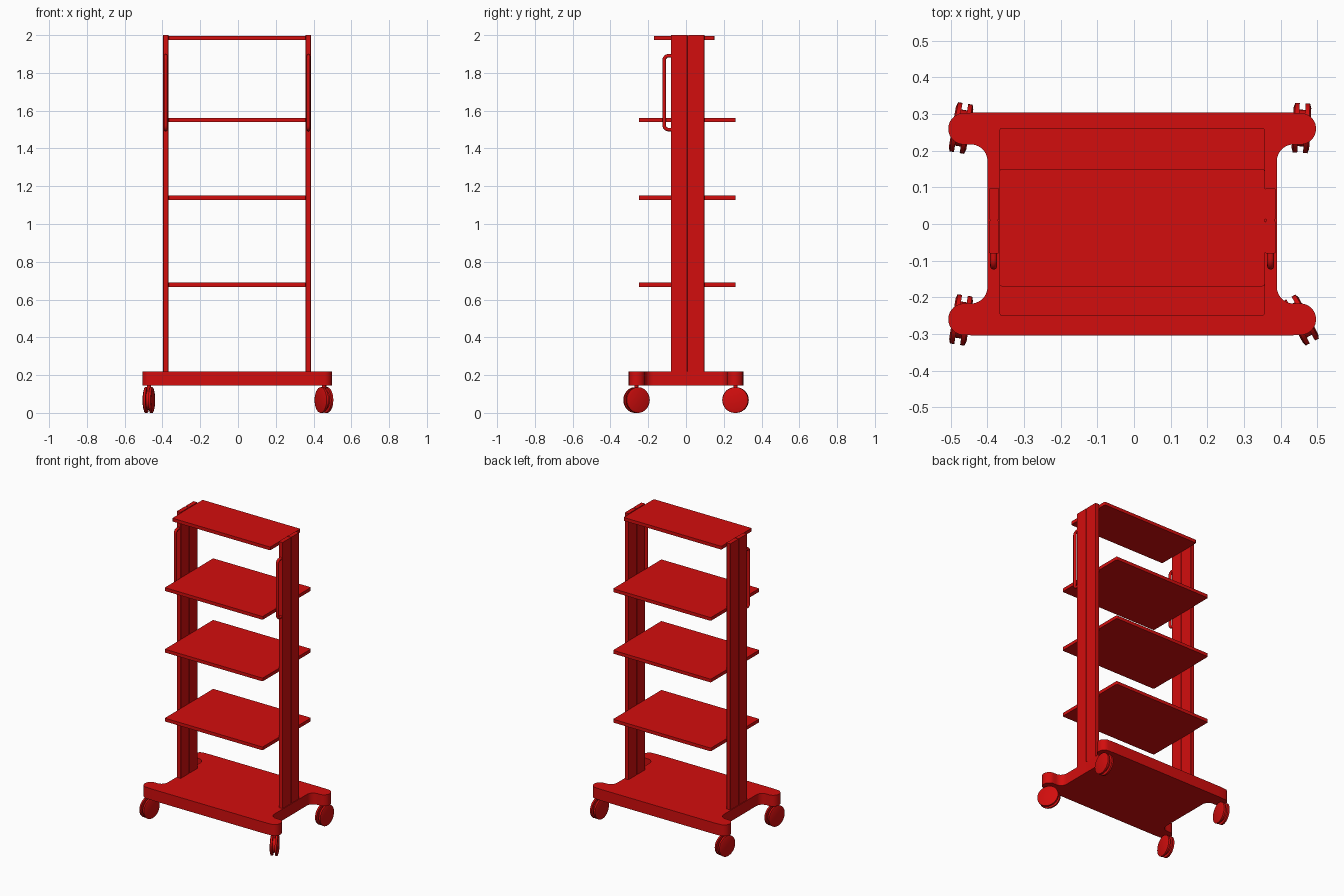
import bpy, bmesh, math
from mathutils import Matrix, Vector

cube = bpy.data.objects.get("Cube")
if cube:
    bpy.data.objects.remove(cube, do_unlink=True)

RED = (0.65, 0.004, 0.004, 1)
red = bpy.data.materials.new("red paint")
red.use_nodes = True
red.diffuse_color = RED
red.node_tree.nodes["Principled BSDF"].inputs["Base Color"].default_value = RED
CX = -0.005          # x of the mirror plane


def finish(name, bm, smooth=False):
    bmesh.ops.recalc_face_normals(bm, faces=bm.faces)
    me = bpy.data.meshes.new(name)
    bm.to_mesh(me)
    bm.free()
    me.materials.append(red)
    ob = bpy.data.objects.new(name, me)
    bpy.context.collection.objects.link(ob)
    if smooth:
        bpy.ops.object.select_all(action='DESELECT')
        ob.select_set(True)
        bpy.context.view_layer.objects.active = ob
        bpy.ops.object.shade_smooth_by_angle(angle=math.radians(35))
    return ob


def box(name, x, y, z, corner=0.0):
    """Box from (min, max) ranges, with optional rounded vertical edges."""
    bm = bmesh.new()
    bmesh.ops.create_cube(bm, size=1)
    for v in bm.verts:
        v.co = [r[0] if c < 0 else r[1] for c, r in zip(v.co, (x, y, z))]
    if corner:
        upright = [e for e in bm.edges
                   if abs(e.verts[0].co.z - e.verts[1].co.z) > 1e-4]
        bmesh.ops.bevel(bm, geom=upright, offset=corner, segments=3,
                        profile=0.5, affect='EDGES')
    return finish(name, bm)


def arc(cx, cy, r, a0, a1, n=10):
    return [(cx + r * math.cos(math.radians(a0 + (a1 - a0) * i / n)),
             cy + r * math.sin(math.radians(a0 + (a1 - a0) * i / n)))
            for i in range(n + 1)]


# Base: waisted plate with four rounded arms
quarter = [(0.41, 0.305)] + arc(0.459, 0.26, 0.043, 82, -90, 16)
quarter += arc(0.44, 0.172, 0.045, 90, 180)
half = quarter + [(x, -y) for x, y in reversed(quarter)]
outline = half + [(-x, -y) for x, y in half]
bm = bmesh.new()
face = bm.faces.new([bm.verts.new((CX + x, y, 0.145)) for x, y in outline])
up = bmesh.ops.extrude_face_region(bm, geom=[face])["geom"]
bmesh.ops.translate(bm, vec=(0, 0, 0.075),
                    verts=[v for v in up if isinstance(v, bmesh.types.BMVert)])
finish("base_plate", bm, True)

# Shelves
for i, z in enumerate((0.667, 1.128, 1.54)):
    box(f"shelf_{i + 1}", (CX - 0.362, CX + 0.362), (-0.25, 0.262),
        (z, z + 0.022), 0.006)
box("top_shelf", (CX - 0.362, CX + 0.362), (-0.17, 0.15), (1.974, 1.996), 0.006)


def tube(name, path, radius, sides=12):
    """Round bar swept along a path lying in one y-z plane."""
    bm = bmesh.new()
    rings = []
    for i, p in enumerate(path):
        along = (path[min(i + 1, len(path) - 1)] - path[max(i - 1, 0)]).normalized()
        side = Vector((1, 0, 0))
        out = along.cross(side)
        angles = [2 * math.pi * k / sides for k in range(sides)]
        rings.append([bm.verts.new(p + radius * (math.cos(a) * side + math.sin(a) * out))
                      for a in angles])
    for a, b in zip(rings, rings[1:]):
        for k in range(sides):
            j = (k + 1) % sides
            bm.faces.new((a[k], a[j], b[j], b[k]))
    bm.faces.new(rings[0])
    bm.faces.new(rings[-1])
    finish(name, bm, True)


# Columns in two halves with a seam, and the push handles
for label, s in (("left", 1), ("right", -1)):
    xs = sorted((CX + s * 0.363, CX + s * 0.391))
    core = sorted((CX + s * 0.366, CX + s * 0.388))
    box(label + "_column_front", xs, (-0.08, 0.008), (0.22, 2.0), 0.003)
    box(label + "_column_back", xs, (0.012, 0.097), (0.22, 2.0), 0.003)
    box(label + "_column_seam", core, (0.006, 0.014), (0.22, 1.998))
    bends = arc(-0.094, 1.521, 0.021, 270, 180, 6) + arc(-0.094, 1.869, 0.021, 180, 90, 6)
    path = [(-0.075, 1.5)] + bends + [(-0.075, 1.89)]
    tube(label + "_handle", [Vector((CX + s * 0.378, y, z)) for y, z in path], 0.0095)


def caster(name, x, y, turn):
    """Twin wheel with domed outer faces, a hub and a stem."""
    bm = bmesh.new()
    place = Matrix.Translation((x, y, 0.068)) @ Matrix.Rotation(math.radians(turn), 4, 'Z')
    axle = Matrix.Rotation(math.pi / 2, 4, 'Y')

    def drum(r0, r1, depth, at, turn_axis=axle, sides=32):
        bmesh.ops.create_cone(bm, cap_ends=True, segments=sides, radius1=r0,
                              radius2=r1, depth=depth,
                              matrix=place @ Matrix.Translation(at) @ turn_axis)

    for s in (-1, 1):
        drum(0.068, 0.068, 0.012, (s * 0.014, 0, 0))
        small, big = 0.056, 0.068
        drum(big if s > 0 else small, small if s > 0 else big, 0.004, (s * 0.022, 0, 0))
    drum(0.05, 0.05, 0.018, (0, 0, 0))
    drum(0.011, 0.011, 0.11, (0, 0, 0.037), Matrix.Identity(4), 16)
    finish(name, bm, True)


caster("front_left_caster", 0.455, -0.262, 28)
caster("front_right_caster", -0.472, -0.262, -9)
caster("back_left_caster", 0.457, 0.262, -3)
caster("back_right_caster", -0.472, 0.262, -10)
